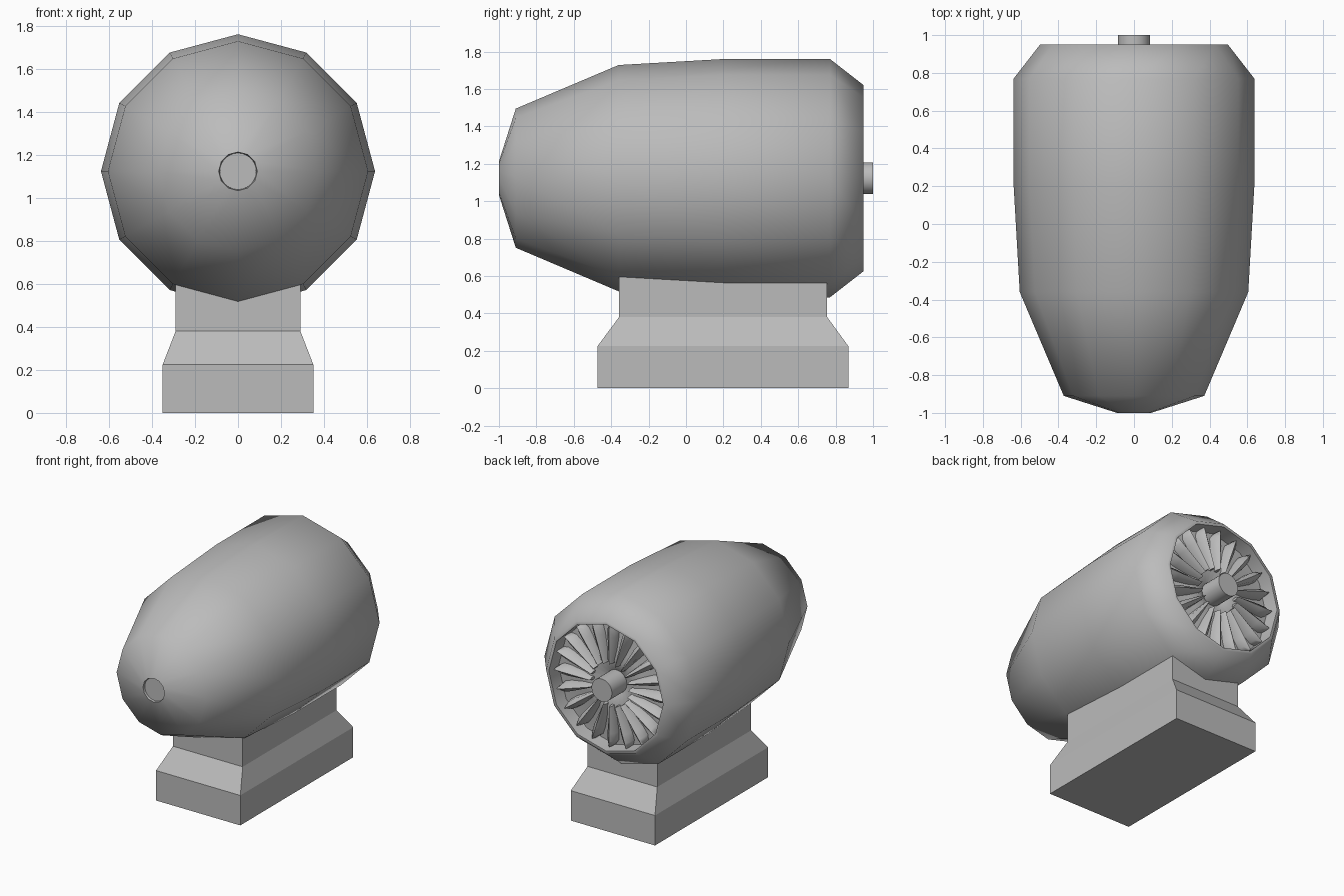
import bpy, bmesh, math
from mathutils import Matrix

if "Cube" in bpy.data.objects:
    bpy.data.objects.remove(bpy.data.objects["Cube"])

grey = bpy.data.materials.new("grey_metal")
grey.diffuse_color = (0.5, 0.5, 0.5, 1)
grey.use_nodes = True
grey.node_tree.nodes["Principled BSDF"].inputs["Base Color"].default_value = grey.diffuse_color
CZ = 1.123  # height of the turbine axis


def finish(bm, name, angle=None):
    bmesh.ops.recalc_face_normals(bm, faces=bm.faces)
    me = bpy.data.meshes.new(name)
    bm.to_mesh(me)
    bm.free()
    ob = bpy.data.objects.new(name, me)
    bpy.context.collection.objects.link(ob)
    me.materials.append(grey)
    if angle:
        bpy.ops.object.select_all(action='DESELECT')
        ob.select_set(True)
        bpy.context.view_layer.objects.active = ob
        bpy.ops.object.shade_smooth_by_angle(angle=math.radians(angle))
    return ob


def lathe(name, profile, sides, angle, caps=False):
    """Revolve (y, radius) points round the turbine axis."""
    bm = bmesh.new()
    rings = []
    for y, r in profile:
        rings.append([bm.verts.new((r * math.sin(2 * math.pi * i / sides), y,
                                    CZ + r * math.cos(2 * math.pi * i / sides)))
                      for i in range(sides)])
    for a, b in zip(rings, rings[1:]):
        for i in range(sides):
            j = (i + 1) % sides
            bm.faces.new((a[i], a[j], b[j], b[i]))
    if caps:
        bm.faces.new(rings[0])
        bm.faces.new(rings[-1])
    return finish(bm, name, angle)


# Twelve-sided casing with an open rear rim
lathe("casing", [(-0.97, 0.085), (-1, 0.09), (-0.91, 0.372), (-0.36, 0.605), (0.2, 0.637),
                 (0.77, 0.637), (0.95, 0.497), (0.95, 0.475), (0.84, 0.47)], 12, 60)

# Back plate dished towards the hub
lathe("fan_plate", [(0.84, 0.475), (0.85, 0.25), (0.87, 0.18), (0.82, 0.08)], 24, 60)

# Central shaft
lathe("shaft", [(-0.985, 0.085), (1.0, 0.085)], 24, 40, True)

# Petal-shaped fan blades
bm = bmesh.new()
COUNT = 20
outline = [(0.16, 0.012), (0.36, 0.036), (0.42, 0.034), (0.46, 0.008)]
for k in range(COUNT):
    rot = Matrix.Translation((0, 0, CZ)) @ Matrix.Rotation(2 * math.pi * k / COUNT, 4, 'Y')
    rows = []
    for r, w in outline:
        pts = [(-w, 0.84, r), (-w * 0.8, 0.89, r), (0, 0.915, r), (w * 0.8, 0.89, r), (w, 0.84, r)]
        rows.append([bm.verts.new(rot @ Matrix.Translation(p).to_translation()) for p in pts])
    for a, b in zip(rows, rows[1:]):
        for i in range(4):
            bm.faces.new((a[i], a[i + 1], b[i + 1], b[i]))
    bm.faces.new(rows[0])
    bm.faces.new(rows[-1])
finish(bm, "fan_blades", 60)

# Stepped pedestal: (z, half width, front y, back y)
bm = bmesh.new()
rings = []
for z, x, y0, y1 in [(0, 0.35, -0.473, 0.868), (0.225, 0.35, -0.473, 0.868),
                     (0.38, 0.29, -0.358, 0.755), (0.62, 0.29, -0.358, 0.755)]:
    rings.append([bm.verts.new(p) for p in ((-x, y0, z), (x, y0, z), (x, y1, z), (-x, y1, z))])
for a, b in zip(rings, rings[1:]):
    for i in range(4):
        j = (i + 1) % 4
        bm.faces.new((a[i], a[j], b[j], b[i]))
bm.faces.new(rings[0])
bm.faces.new(rings[-1])
finish(bm, "pedestal")
